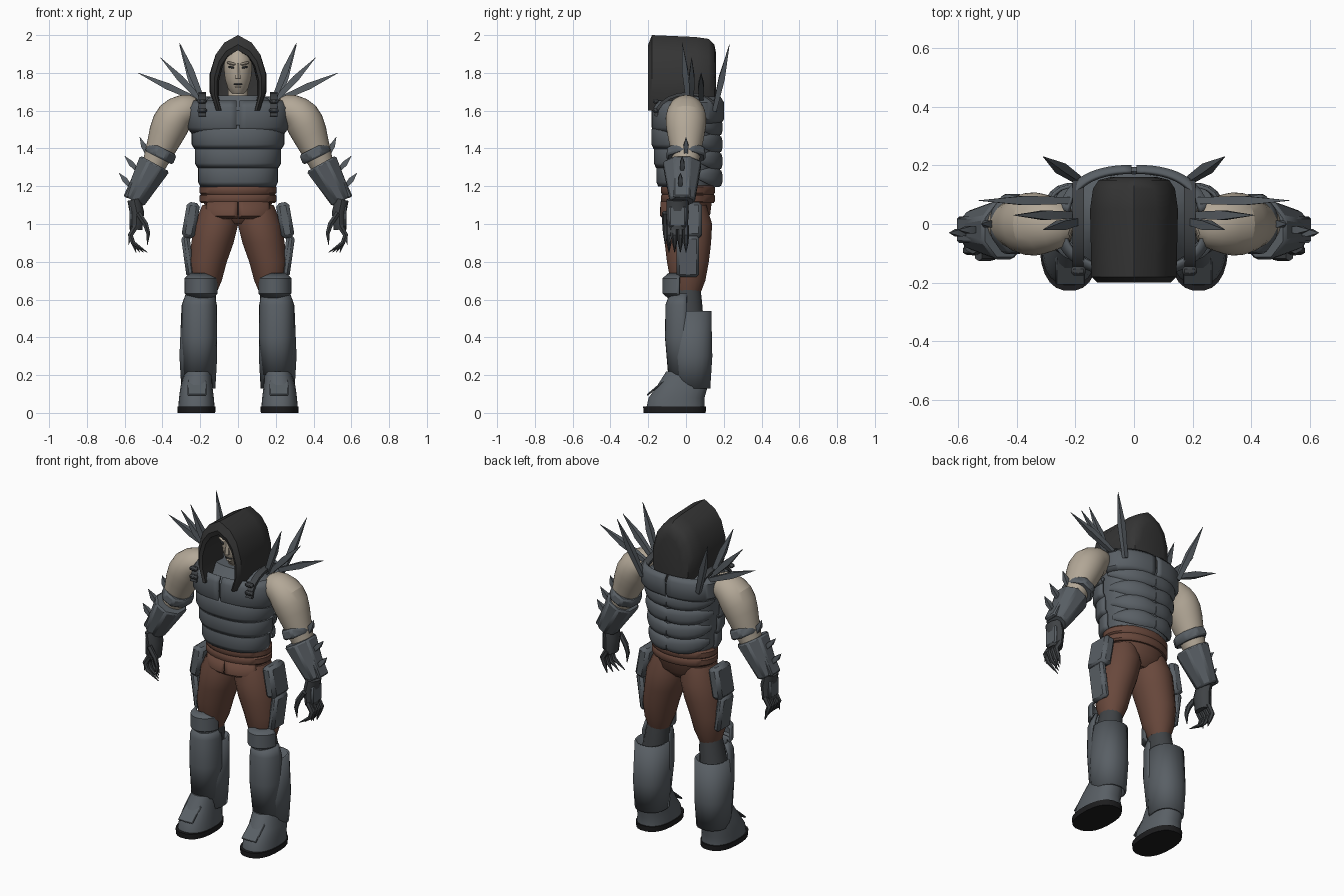
import bpy, bmesh, math
from mathutils import Vector, Euler

cube = bpy.data.objects.get("Cube")
if cube:
    bpy.data.objects.remove(cube, do_unlink=True)


def material(name, red, green, blue):
    mat = bpy.data.materials.new(name)
    mat.use_nodes = True
    mat.diffuse_color = (red, green, blue, 1)
    shader = next(node for node in mat.node_tree.nodes if node.type == 'BSDF_PRINCIPLED')
    shader.inputs["Base Color"].default_value = mat.diffuse_color
    return mat


STEEL = material("steel_grey", .1, .115, .13)
DARK = material("dark_grey", .05, .055, .06)
HOOD = material("hood_charcoal", .035, .035, .035)
SKIN = material("pale_skin", .45, .39, .31)
CLOTH = material("brown_cloth", .14, .065, .045)
BLACK = material("sole_black", .012, .012, .013)

X_AXIS, Y_AXIS, Z_AXIS = (Vector(row) for row in ((1, 0, 0), (0, 1, 0), (0, 0, 1)))


def finish(bm, name, mat, mirror=False, solid=0, subdivide=0, bevel=0):
    """Turn a bmesh into a shaded object with its modifiers."""
    bmesh.ops.recalc_face_normals(bm, faces=bm.faces)
    mesh = bpy.data.meshes.new(name)
    bm.to_mesh(mesh)
    bm.free()
    for poly in mesh.polygons:
        poly.use_smooth = True
    mesh.set_sharp_from_angle(angle=math.radians(40))
    mesh.materials.append(mat)
    obj = bpy.data.objects.new(name, mesh)
    bpy.context.collection.objects.link(obj)
    if bevel:
        obj.modifiers.new("bevel", 'BEVEL').width = bevel
    if solid:
        thickness = obj.modifiers.new("thickness", 'SOLIDIFY')
        thickness.thickness, thickness.offset = solid, 0
    if subdivide:
        rounding = obj.modifiers.new("rounding", 'SUBSURF')
        rounding.levels = rounding.render_levels = subdivide
    if mirror:
        obj.modifiers.new("mirror", 'MIRROR')


def sweep(name, mat, centres, radii, depth=1, sides=16, ref=None, power=2, arc=None,
          caps=True, **look):
    """Skin rings along centres; rings lie flat unless ref makes them follow the path."""
    bm = bmesh.new()
    centres = [Vector(c) for c in centres]
    count = sides + 1 if arc else sides
    loops = []
    for i, (centre, radius) in enumerate(zip(centres, radii)):
        u, v = X_AXIS, Y_AXIS
        if ref:
            tangent = (centres[min(i + 1, len(centres) - 1)] - centres[max(i - 1, 0)]).normalized()
            v = (ref - tangent * ref.dot(tangent)).normalized()
            u = tangent.cross(v)
        loop = []
        for k in range(count):
            if arc:
                angle = math.radians(arc[0] + (arc[1] - arc[0]) * k / sides)
            else:
                angle = math.tau * (k + .5) / sides
            c, s = (math.copysign(abs(f) ** (2 / power), f)
                    for f in (math.cos(angle), math.sin(angle)))
            loop.append(bm.verts.new(centre + (u * c + v * s * depth) * radius))
        loops.append(loop)
    for low, high in zip(loops, loops[1:]):
        for k in range(sides):
            j = (k + 1) % count
            bm.faces.new((low[k], low[j], high[j], high[k]))
    if caps and not arc:
        bm.faces.new(loops[0])
        bm.faces.new(loops[-1])
    finish(bm, name, mat, **look)


def stack(name, mat, rings, y=0, **look):
    """Sweep through (x, z, radius) rings that share one y."""
    sweep(name, mat, [(x, y, z) for x, z, r in rings], [r for x, z, r in rings], **look)


def band(name, mat, x, low, high, radius, swell=.1, **look):
    """A swollen band of armour or cloth, drawn in at both rims."""
    rim = radius * (1 - swell)
    lip = (high - low) / 5
    stack(name, mat, [(x, low, rim), (x, low + lip, radius), (x, high - lip, radius),
                      (x, high, rim)], **look)


def box(name, mat, centre, size, turn=(0, 0, 0), bevel=.008, **look):
    bm = bmesh.new()
    bmesh.ops.create_cube(bm, size=1)
    rotation = Euler([math.radians(a) for a in turn]).to_matrix()
    for vert in bm.verts:
        scaled = Vector([p * s for p, s in zip(vert.co, size)])
        vert.co = rotation @ scaled + Vector(centre)
    finish(bm, name, mat, bevel=bevel, **look)


def spike(name, mat, base, tip, width):
    base, tip = Vector(base), Vector(tip)
    sweep(name, mat, [base, base.lerp(tip, .5), tip], [width * .7, width, width * .05],
          depth=.9, sides=4, ref=Y_AXIS, mirror=True)


# Torso core
stack("torso", STEEL, [(0, 1.17, .18), (0, 1.4, .22), (0, 1.6, .23), (0, 1.68, .14)],
      y=.01, depth=.7, sides=24, power=2.4)
# Armour bands and plates over the torso
armour = dict(y=.01, power=2.4, solid=.014)
for i in range(3):
    low = 1.2 + i * .1
    band("belly_band", STEEL, 0, low, low + .12, .205 + i * .017, swell=.06, depth=.78, sides=20,
         arc=(-180, 0), **armour)
band("chest_plates", STEEL, 0, 1.48, 1.65, .265, depth=.7, arc=(-89, 0), mirror=True, **armour)
band("shoulder_blade_plates", STEEL, 0, 1.53, 1.67, .25, depth=.74, arc=(8, 89),
     mirror=True, **armour)
# Tapered slats wrapping the back
for i in range(4):
    path, fatness = [], []
    for k in range(8):
        angle = math.radians(90 - 11 * k)
        path.append(((.2 + i * .012) * math.cos(angle), .01 + .17 * math.sin(angle),
                     1.24 + i * .09 + k * .003))
        fatness.append(.02 * math.sin(math.pi * (k + 3) / 11))
    sweep("back_slats", STEEL, path, fatness, depth=2.6, sides=10, ref=Z_AXIS, mirror=True)

# Shoulder straps with buckles
turns = [math.pi * k / 10 for k in range(9)]
sweep("shoulder_straps", DARK, [(.19, .01 - .17 * math.cos(a), 1.57 + .12 * math.sin(a))
                                for a in turns],
      [.01 for a in turns], depth=2.4, sides=4, ref=X_AXIS, power=4, mirror=True)
for z in (1.6, 1.65):
    box("strap_buckles", DARK, (.19, -.16, z), (.05, .03, .025), mirror=True)

# Shoulder spikes
for base, tip in (((.19, .01, 1.66), (.31, -.02, 1.96)), ((.2, .03, 1.66), (.41, .03, 1.88)),
                  ((.22, .08, 1.66), (.53, .08, 1.8)), ((.19, .15, 1.6), (.31, .23, 1.95))):
    spike("shoulder_spikes", STEEL, base, tip, .025)

# Head and face
stack("neck", SKIN, [(0, 1.62, .06), (0, 1.75, .05)])
stack("head", SKIN, [(0, 1.69, .036), (0, 1.72, .055), (0, 1.77, .07), (0, 1.83, .076),
                     (0, 1.88, .07), (0, 1.93, .04)], y=-.02, depth=1.2, sides=20)
stack("nose", SKIN, [(0, 1.77, .018), (0, 1.85, .01)], y=-.1, depth=1.5, sides=6)
box("brows", SKIN, (.035, -.1, 1.85), (.05, .03, .014), (0, -14, 18), mirror=True)
box("eyes", DARK, (.035, -.1, 1.83), (.03, .02, .01), (0, -12, 20), bevel=.002, mirror=True)
box("mouth", DARK, (0, -.09, 1.74), (.045, .01, .006), bevel=.002)
box("lower_lip", SKIN, (0, -.085, 1.725), (.035, .02, .01))

# Hood: arches from the lining, round the front rim, to the closed back
half_arch = [(.8, 0), (1, .25), (1, .5), (.8, .75), (.5, .9)]
arch = half_arch + [(0, 1)] + [(-x, z) for x, z in reversed(half_arch)]
sections = [(0, .1, 1.92), (-.19, .11, 1.92), (-.2, .125, 1.95), (-.18, .145, 2),
            (.05, .15, 1.99), (.12, .14, 1.98), (.15, .12, 1.95), (.16, .08, 1.9)]
hem = 1.6
bm = bmesh.new()
grid = [[bm.verts.new((x * width, y, hem + z * (top - hem))) for x, z in arch]
        for y, width, top in sections]
for front, back in zip(grid, grid[1:]):
    for k in range(len(arch) - 1):
        bm.faces.new((front[k], front[k + 1], back[k + 1], back[k]))
bm.faces.new(grid[-1])
finish(bm, "hood", HOOD)

# Bare arms with elbow bands and bracers
stack("arms", SKIN, [(.2, 1.61, .07), (.28, 1.61, .09), (.34, 1.57, .11), (.38, 1.48, .1),
                     (.43, 1.34, .065), (.54, 1.11, .04)],
      depth=1.05, ref=Y_AXIS, subdivide=1, mirror=True)
stack("elbow_bands", STEEL, [(.395, 1.4, .085), (.42, 1.35, .09)],
      depth=1.25, sides=8, ref=Y_AXIS, bevel=.01, mirror=True)
stack("bracers", STEEL, [(.44, 1.32, .096), (.55, 1.12, .062)],
      y=-.02, depth=1.15, sides=8, ref=Y_AXIS, bevel=.01, mirror=True)
box("bracer_plates", STEEL, (.55, -.02, 1.23), (.03, .09, .2), (0, -26, 0), mirror=True)
for base, tip in (((.48, 0, 1.37), (.52, 0, 1.46)), ((.53, -.02, 1.28), (.6, -.02, 1.36)),
                  ((.57, -.03, 1.2), (.63, -.03, 1.27))):
    spike("bracer_spikes", STEEL, base, tip, .02)

# Gauntlets with clawed fingers
stack("palms", DARK, [(.55, 1.13, .038), (.535, 1.06, .04), (.54, .97, .035)],
      y=-.045, depth=1.5, sides=10, ref=Y_AXIS, mirror=True)
box("hand_plates", STEEL, (.565, -.045, 1.04), (.02, .09, .11), mirror=True)
finger = dict(sides=6, ref=Y_AXIS, mirror=True)
for i in range(4):
    stack("fingers", DARK, [(.54, .99, .017), (.57, .94, .016), (.555, .9, .013),
                            (.48 + i * .02, .85, .002)], y=-.09 + i * .03, **finger)
stack("thumbs", DARK, [(.53, 1.06, .016), (.49, 1, .016), (.475, .95, .012), (.48, .89, .002)],
      y=-.11, **finger)
spike("knuckle_claws", DARK, (.56, -.07, .99), (.58, -.09, .885), .012)

# Trousers with flared pocket flaps
stack("hips", CLOTH, [(0, 1, .1), (0, 1.05, .17), (0, 1.16, .19)], y=.01, depth=.7, sides=24)
stack("thighs", CLOTH, [(.1, 1.1, .09), (.115, 1, .118), (.135, .9, .113), (.16, .8, .102),
                        (.17, .7, .085), (.175, .63, .06)],
      y=.01, depth=1.1, sides=20, mirror=True)
stack("pocket_flaps", CLOTH, [(0, 1.03, .17), (0, 1.045, .195), (0, 1.12, .19)], y=.01,
      depth=.74, sides=8, arc=(-89, -30), solid=.009, mirror=True)
# Sash wrapped twice round the waist
for low in (1.11, 1.155):
    band("sash", CLOTH, 0, low, low + .05, .205, swell=.05, y=.01, depth=.7, sides=28)

# Thigh guards
box("upper_thigh_guards", STEEL, (.25, .01, 1.02), (.07, .15, .19), (0, -10, 0), bevel=.018,
    mirror=True)
box("lower_thigh_guards", STEEL, (.265, .01, .83), (.045, .12, .22), (0, 8, 0), bevel=.015,
    mirror=True)

# Lower legs, knee caps and greaves
stack("lower_legs", DARK, [(.175, .68, .06), (.185, .58, .07), (.205, .45, .08)],
      y=.01, depth=1.1, mirror=True)
band("knee_caps", STEEL, .195, .61, .735, .083, swell=.3, y=-.02, depth=1.2,
     arc=(-172, -8), solid=.012, mirror=True)
stack("greaves", STEEL, [(.21, .13, .085), (.21, .3, .095), (.205, .54, .09)], y=.03, depth=1.1,
      sides=20, power=2.3, caps=False, solid=.012, mirror=True)
stack("shin_plates", STEEL, [(.21, .2, .075), (.205, .4, .088), (.205, .57, .086), (.2, .63, .07)],
      y=.01, depth=1.3, arc=(-178, -2), power=2.4, solid=.014, mirror=True)

# Boots
boot = dict(sides=24, power=2.4, mirror=True)
sweep("boots", STEEL, [(.22, -.055, .03), (.22, -.05, .08), (.22, -.02, .14), (.21, .01, .22)],
      [.097, .093, .085, .072], depth=1.6, **boot)
box("boot_tongues", STEEL, (.217, -.145, .145), (.1, .01, .16), (-50, 0, 0), bevel=.004,
    mirror=True)
stack("soles", BLACK, [(.22, 0, .1), (.22, .033, .102)], y=-.06, depth=1.65, **boot)
